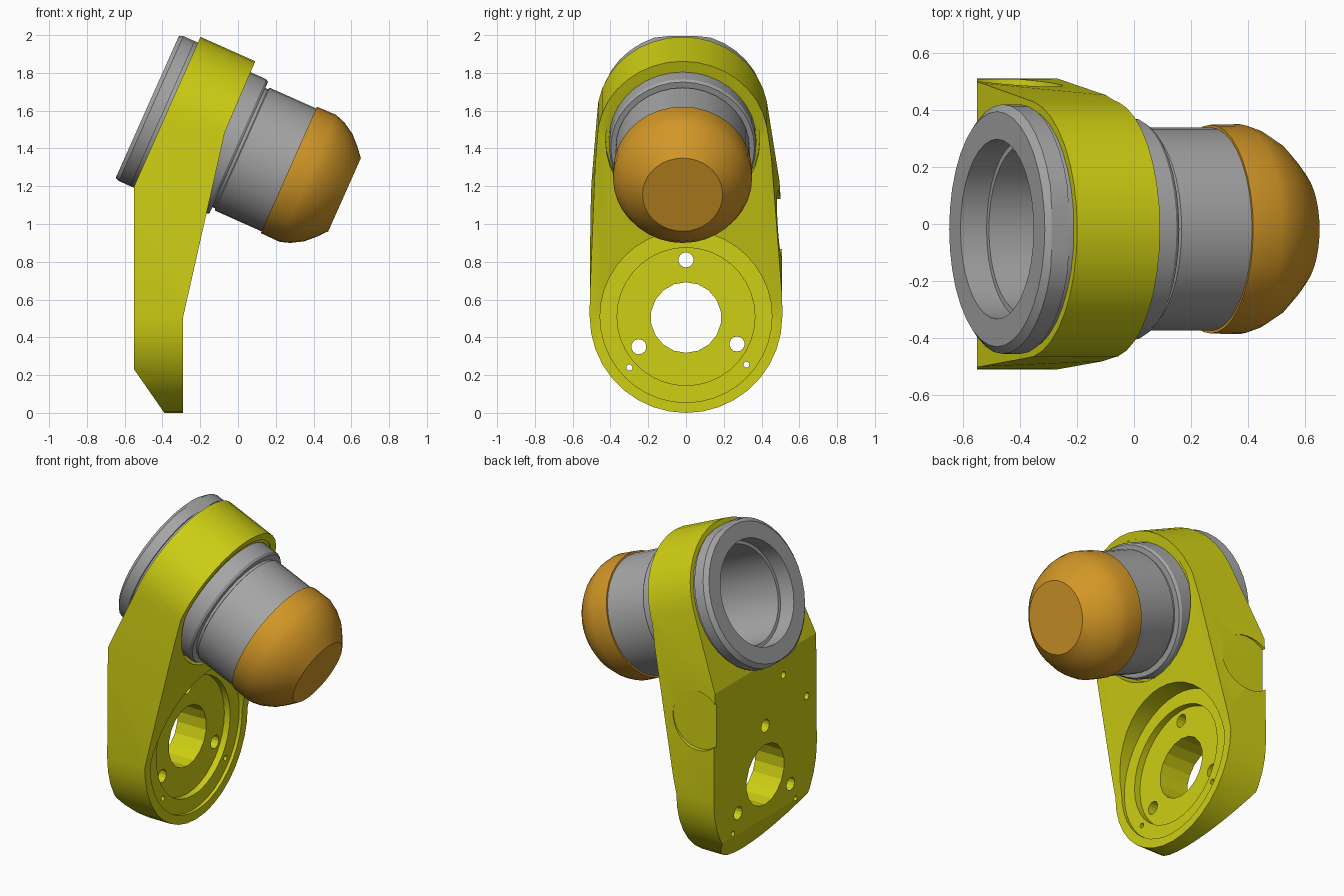
import bpy, bmesh, math
from mathutils import Matrix, Vector

if "Cube" in bpy.data.objects:
    bpy.data.objects.remove(bpy.data.objects["Cube"], do_unlink=True)


def material(name, rgb):
    m = bpy.data.materials.new(name)
    m.use_nodes = True
    m.diffuse_color = (*rgb, 1)
    bsdf = next(n for n in m.node_tree.nodes if n.type == 'BSDF_PRINCIPLED')
    bsdf.inputs["Base Color"].default_value = (*rgb, 1)
    return m


YELLOW = material("yellow paint", (0.62, 0.62, 0.007))
GREY = material("grey metal", (0.38, 0.38, 0.38))
ORANGE = material("orange plastic", (0.65, 0.31, 0.02))

# Frame of the tilted barrel: local z runs along its axis, local -x is "up"
TILT = Matrix.Translation((-0.48, -0.018, 1.62)) @ Matrix.Rotation(math.radians(114), 4, 'Y')
ALONG_X = Matrix.Rotation(math.radians(90), 4, 'Y')
ALONG_Y = Matrix.Rotation(math.radians(-90), 4, 'X')


def make(name, bm, mat=None):
    bmesh.ops.recalc_face_normals(bm, faces=bm.faces)
    me = bpy.data.meshes.new(name)
    bm.to_mesh(me)
    bm.free()
    ob = bpy.data.objects.new(name, me)
    bpy.context.collection.objects.link(ob)
    if mat:
        me.materials.append(mat)
    return ob


def activate(ob):
    bpy.ops.object.select_all(action='DESELECT')
    ob.select_set(True)
    bpy.context.view_layer.objects.active = ob


def smooth(ob, deg):
    activate(ob)
    bpy.ops.object.shade_smooth_by_angle(angle=math.radians(deg))


def lathe(name, profile, matrix, mat=None, seg=36, flat=9.0):
    """Turn (distance, radius) points round local z and cap both ends."""
    bm = bmesh.new()
    rings = []
    for t, r in profile:
        ring = []
        for i in range(seg):
            a = 2 * math.pi * i / seg
            x = max(-flat, min(flat, r * math.cos(a)))
            ring.append(bm.verts.new(matrix @ Vector((x, r * math.sin(a), t))))
        rings.append(ring)
    for a, b in zip(rings, rings[1:]):
        for i in range(seg):
            j = (i + 1) % seg
            bm.faces.new((a[i], a[j], b[j], b[i]))
    bm.faces.new(rings[0])
    bm.faces.new(rings[-1])
    return make(name, bm, mat)


def boolean(ob, tool, operation):
    tool.hide_render = True
    mod = ob.modifiers.new("cut", 'BOOLEAN')
    mod.operation = operation
    mod.solver = 'EXACT'
    mod.object = tool
    activate(ob)
    bpy.ops.object.modifier_apply(modifier=mod.name)
    bpy.data.objects.remove(tool, do_unlink=True)


def drill(ob, y, z, r, x0, x1, seg=24):
    m = Matrix.Translation((0, y, z)) @ ALONG_X
    boolean(ob, lathe("drill", [(x0, r), (x1, r)], m, seg=seg), 'DIFFERENCE')


# Bracket: rounded hull round both bores, trimmed to the bent side profile
bm = bmesh.new()
for i in range(36):
    a = 2 * math.pi * i / 36
    c, s = math.cos(a), math.sin(a)
    for t in (-0.05, 0.65):
        bm.verts.new(TILT @ Vector((0.453 * c, 0.453 * s, t)))
    for x in (-0.65, -0.2):
        bm.verts.new((x, 0.51 * s, 0.51 + 0.51 * c))
for y in (-0.505, 0.505):
    bm.verts.new((-0.65, y, 1.2))
result = bmesh.ops.convex_hull(bm, input=bm.verts)
bmesh.ops.delete(bm, geom=[v for v in bm.verts if not v.link_faces], context='VERTS')
bmesh.ops.dissolve_limit(bm, angle_limit=0.01, verts=bm.verts, edges=bm.edges)
bracket = make("bracket", bm, YELLOW)

top_back = TILT @ Vector((-0.6, 0, 0.106))
top_front = TILT @ Vector((-0.6, 0, 0.422))
side = [(top_back.x, top_back.z), (top_front.x, top_front.z), (-0.07, 1.485),
        (-0.29, 0.51), (-0.29, -0.05), (-0.355, -0.05), (-0.55, 0.23), (-0.55, 1.2)]
bm = bmesh.new()
face = bm.faces.new([bm.verts.new((x, -0.8, z)) for x, z in side])
ext = bmesh.ops.extrude_face_region(bm, geom=[face])
bmesh.ops.translate(bm, vec=(0, 1.6, 0),
                    verts=[v for v in ext["geom"] if isinstance(v, bmesh.types.BMVert)])
boolean(bracket, make("side_trim", bm), 'INTERSECT')

# Barrel bore and the spot face round the collar
boolean(bracket, lathe("bore", [(-0.2, 0.375), (0.9, 0.375)], TILT), 'DIFFERENCE')
boolean(bracket, lathe("spot_face", [(0.422, 0.408), (0.9, 0.408)], TILT), 'DIFFERENCE')

# Stepped recess, centre hole and bolt holes in the lower flange
drill(bracket, 0, 0.51, 0.455, -0.31, 0.3, 40)
drill(bracket, 0, 0.51, 0.365, -0.35, 0.3, 36)
drill(bracket, 0, 0.505, 0.187, -0.8, 0.3, 18)
for y, z, r in ((0, 0.81, 0.04), (-0.25, 0.35, 0.04), (0.27, 0.365, 0.04),
                (-0.3, 0.24, 0.016), (0.32, 0.255, 0.016)):
    drill(bracket, y, z, r, -0.8, 0.3, 14)

# Blind holes in the back, and a shallow round pocket on one side
for y, z in ((-0.18, 1.06), (-0.41, 0.84)):
    drill(bracket, y, z, 0.022, -0.8, -0.45, 12)
pocket = Matrix.Translation((-0.43, 0, 1.0)) @ ALONG_Y
boolean(bracket, lathe("pocket", [(0.482, 0.18), (0.8, 0.18)], pocket), 'DIFFERENCE')
smooth(bracket, 16)

# Barrel: open back with stepped bore, flatted back flange, front collar and neck
barrel = lathe("barrel", [
    (0.80, 0.295), (0.10, 0.295), (0.10, 0.315), (0, 0.315),
    (0, 0.412), (0.022, 0.4375), (0.088, 0.4375), (0.088, 0.425), (0.11, 0.425),
    (0.11, 0.39), (0.515, 0.39), (0.53, 0.38), (0.53, 0.345), (0.545, 0.345),
    (0.55, 0.356), (0.83, 0.356)], TILT, GREY, flat=0.42)
smooth(barrel, 20)

# Domed cap with a flat tip
cap = lathe("end_cap", [(0.82, 0.35), (0.82, 0.366), (0.93, 0.368), (0.985, 0.35),
                        (1.05, 0.311), (1.10, 0.262), (1.143, 0.212)], TILT, ORANGE)
smooth(cap, 28)
